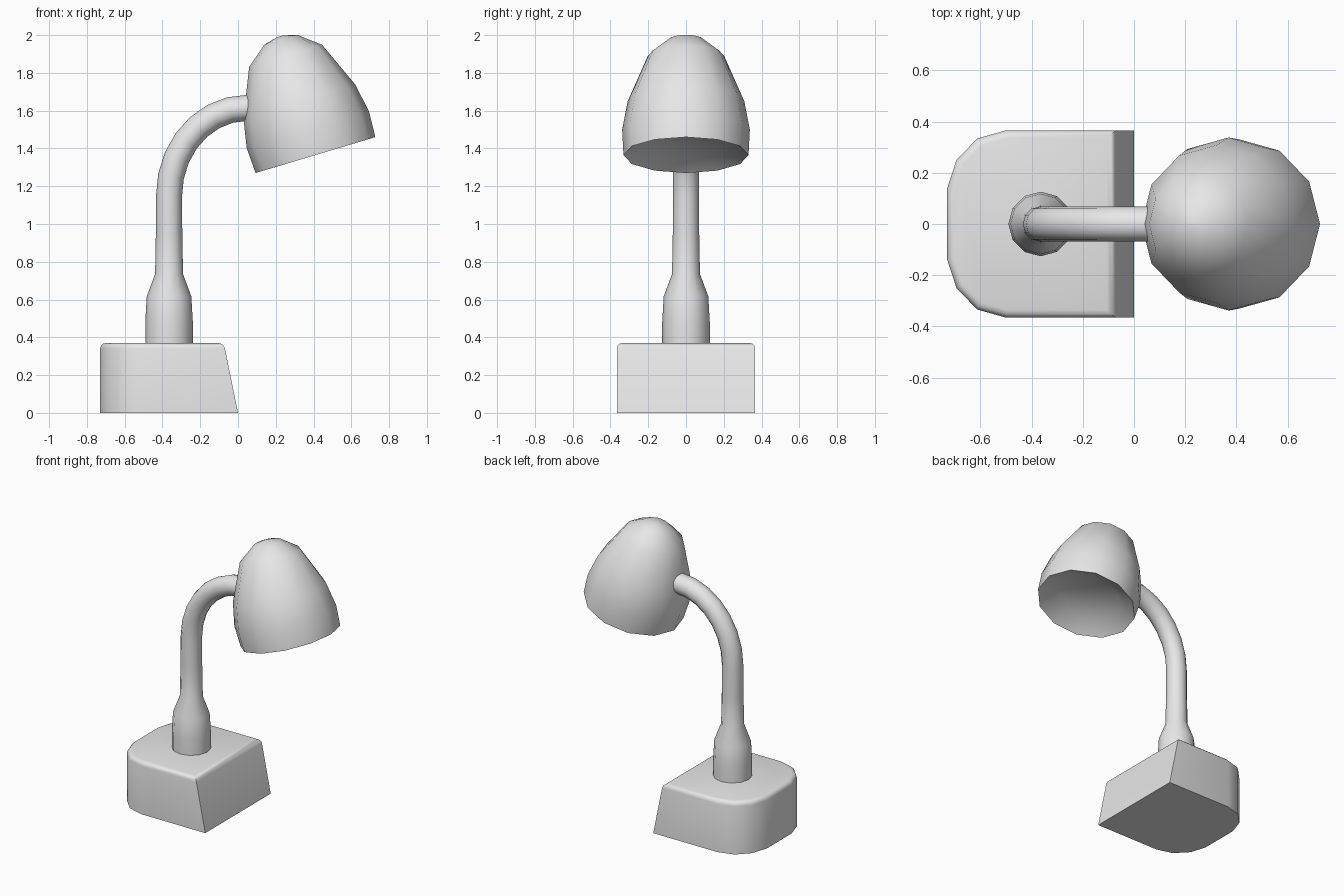
import bpy
import bmesh
from math import sin, cos, atan2, radians, pi
from mathutils import Vector

cube = bpy.data.objects.get("Cube")
if cube:
    bpy.data.objects.remove(cube, do_unlink=True)

SIDES = 12

grey = bpy.data.materials.new("light_grey")
grey.use_nodes = True
grey.diffuse_color = (0.8, 0.8, 0.8, 1)
grey.node_tree.nodes["Principled BSDF"].inputs["Base Color"].default_value = (0.8, 0.8, 0.8, 1)


def finish(name, bm):
    """Turn a bmesh into a smooth-shaded object with sharp creases."""
    bmesh.ops.recalc_face_normals(bm, faces=bm.faces)
    mesh = bpy.data.meshes.new(name)
    bm.to_mesh(mesh)
    bm.free()
    mesh.materials.append(grey)
    obj = bpy.data.objects.new(name, mesh)
    bpy.context.scene.collection.objects.link(obj)
    bpy.ops.object.select_all(action='DESELECT')
    obj.select_set(True)
    bpy.context.view_layer.objects.active = obj
    bpy.ops.object.shade_smooth_by_angle(angle=radians(40))
    return obj


def loft(name, rings):
    """Skin round rings (x, z, tilt in the xz plane, radius) and cap the ends."""
    bm = bmesh.new()
    loops = []
    for x, z, tilt, r in rings:
        u = Vector((cos(tilt), 0, -sin(tilt)))
        v = Vector((0, 1, 0))
        angles = [2 * pi * i / SIDES for i in range(SIDES)]
        loops.append([bm.verts.new(Vector((x, 0, z)) + r * (cos(a) * u + sin(a) * v))
                      for a in angles])
    for low, high in zip(loops, loops[1:]):
        for i in range(SIDES):
            j = (i + 1) % SIDES
            bm.faces.new((low[i], low[j], high[j], high[i]))
    bm.faces.new(loops[0])
    bm.faces.new(loops[-1])
    return finish(name, bm)


# Base: rounded at the back corners, sloping face toward +x, softened top edges
HEIGHT, SLOPE = 0.37, 0.075
half = [(0, 0.366), (-0.5, 0.366), (-0.613, 0.334), (-0.694, 0.25), (-0.73, 0.139)]
outline = half + [(x, -y) for x, y in reversed(half)]
bm = bmesh.new()
bottom = [bm.verts.new((x, y, 0)) for x, y in outline]
top = [bm.verts.new((x - SLOPE if x == 0 else x, y, HEIGHT)) for x, y in outline]
bm.faces.new(bottom)
bm.faces.new(top)
for i in range(len(outline)):
    j = (i + 1) % len(outline)
    bm.faces.new((bottom[i], bottom[j], top[j], top[i]))
rim = [e for e in bm.edges if all(v.co.z > HEIGHT / 2 for v in e.verts)]
bmesh.ops.bevel(bm, geom=rim, offset=0.03, segments=3, profile=0.5, affect='EDGES')
finish("base", bm)

# Collar and bent neck in one skin
STEM_X = -0.365
neck = [(STEM_X, z, 0, r) for z, r in
        [(0.36, 0.126), (0.48, 0.126), (0.617, 0.118), (0.735, 0.074), (0.95, 0.07)]]
STEPS = 7
for i in range(STEPS + 1):
    p = pi / 2 * i / STEPS
    neck.append((0.05 - 0.415 * cos(p), 1.15 + 0.465 * sin(p),
                 atan2(0.415 * sin(p), 0.465 * cos(p)), 0.069))
neck.append((0.12, 1.615, pi / 2, 0.069))
loft("neck", neck)

# Shade: recessed disc, flared inside, rim, then domed outside
TILT = radians(-16.7)
profile = [(0.205, 0.07), (0.331, 0), (0.338, 0.14), (0.309, 0.297),
           (0.202, 0.548), (0.09, 0.638), (0.015, 0.656)]
loft("shade", [(0.41 + t * sin(TILT), 1.365 + t * cos(TILT), TILT, r) for r, t in profile])
